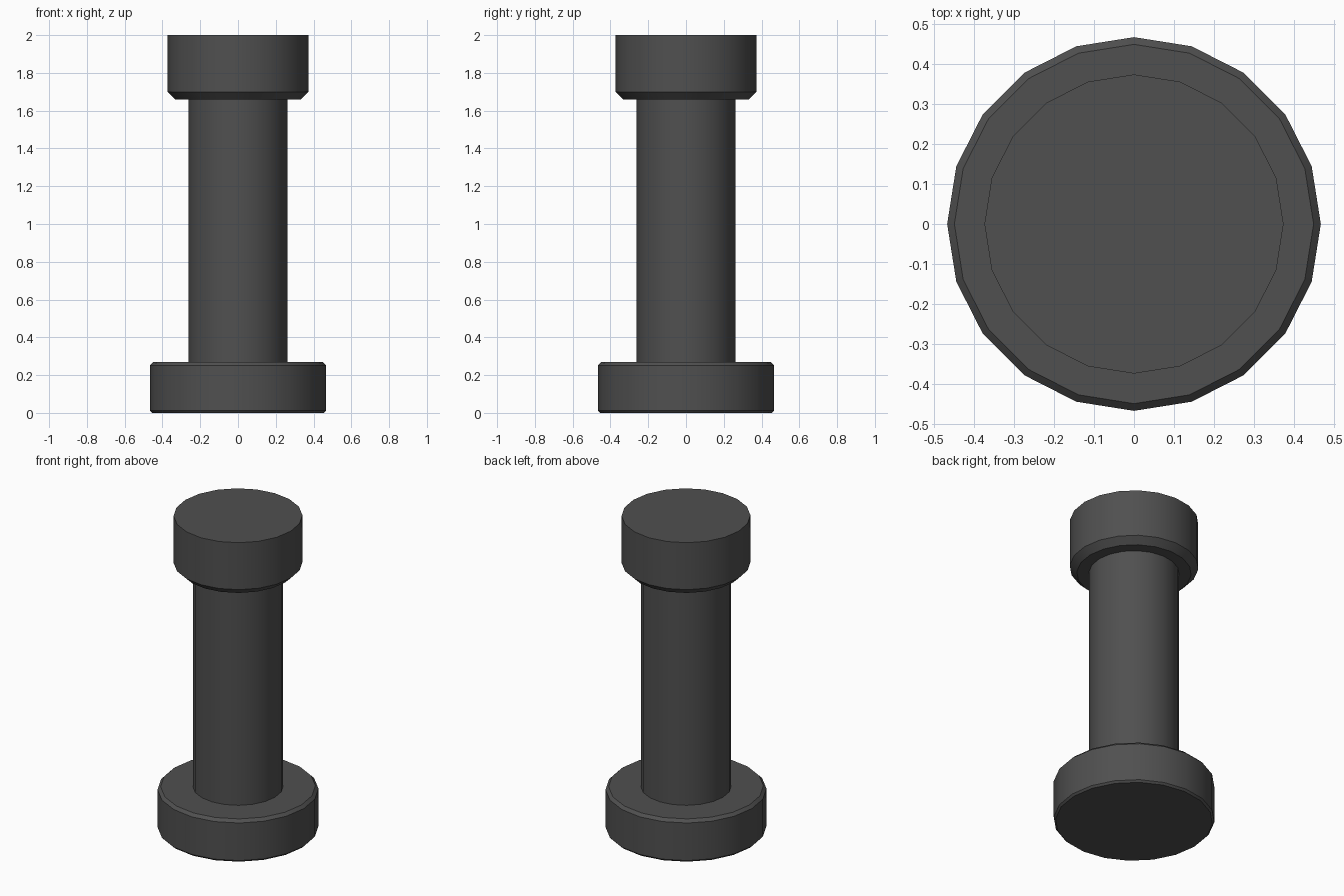
import bpy, bmesh, math

if "Cube" in bpy.data.objects:
    bpy.data.objects.remove(bpy.data.objects["Cube"])

SIDES = 20

dark = bpy.data.materials.new("dark_metal")
dark.diffuse_color = (0.08, 0.08, 0.08, 1)
dark.use_nodes = True
dark.node_tree.nodes["Principled BSDF"].inputs["Base Color"].default_value = dark.diffuse_color


def turned_part(name, profile):
    """Closed solid of revolution from (radius, height) points, bottom to top."""
    bm = bmesh.new()
    rings = []
    for r, z in profile:
        rings.append([bm.verts.new((r * math.cos(a), r * math.sin(a), z))
                      for a in (2 * math.pi * i / SIDES for i in range(SIDES))])
    for low, high in zip(rings, rings[1:]):
        for i in range(SIDES):
            j = (i + 1) % SIDES
            bm.faces.new((low[i], low[j], high[j], high[i]))
    bm.faces.new(rings[0][::-1])
    bm.faces.new(rings[-1])
    mesh = bpy.data.meshes.new(name)
    bm.to_mesh(mesh)
    bm.free()
    mesh.materials.append(dark)
    obj = bpy.data.objects.new(name, mesh)
    bpy.context.collection.objects.link(obj)
    bpy.ops.object.select_all(action='DESELECT')
    obj.select_set(True)
    bpy.context.view_layer.objects.active = obj
    bpy.ops.object.shade_smooth_by_angle(angle=math.radians(30))
    return obj


# Wide foot with a fine chamfer above and below
turned_part("base_flange", [(0.455, 0), (0.466, 0.012), (0.466, 0.252), (0.448, 0.27)])

# Straight shaft
turned_part("shaft", [(0.262, 0.26), (0.262, 1.67)])

# Head with a chamfered underside
turned_part("head", [(0.332, 1.66), (0.373, 1.70), (0.373, 2.0)])
